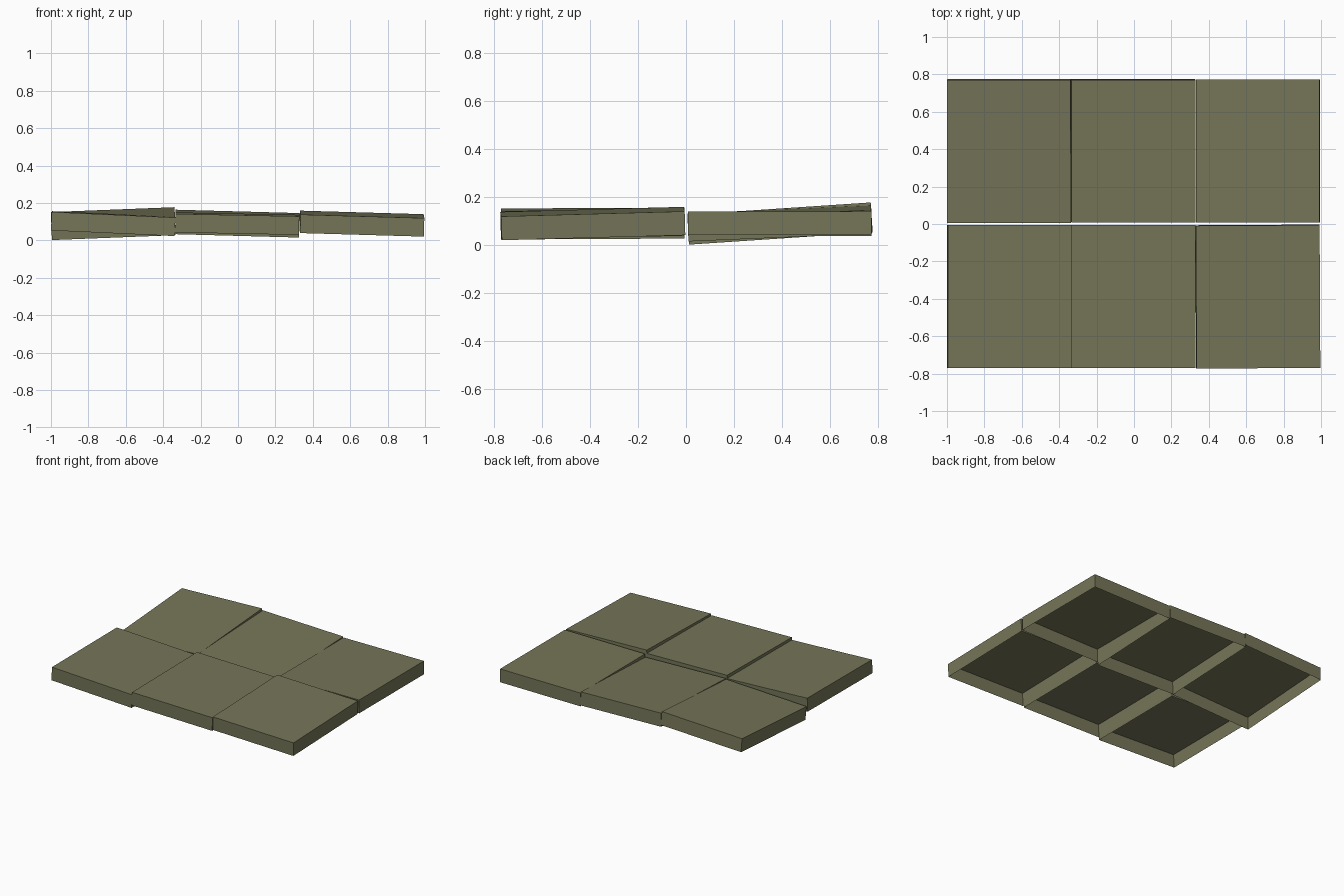
import bpy, bmesh
from math import atan

if "Cube" in bpy.data.objects:
    bpy.data.objects.remove(bpy.data.objects["Cube"])

W, D, H = 0.662, 0.764, 0.099   # tile width, depth, height
CZ = 0.0895                     # shared centre height

mat = bpy.data.materials.new("olive")
mat.diffuse_color = (0.18, 0.18, 0.10, 1)
mat.use_nodes = True
mat.node_tree.nodes["Principled BSDF"].inputs["Base Color"].default_value = mat.diffuse_color


def tile(name, x, y, rise_x, rise_y, turn=0.0):
    """Open-bottomed shell tile, tilted by its rise across x and y."""
    bm = bmesh.new()
    bmesh.ops.create_cube(bm, size=1)
    bmesh.ops.scale(bm, vec=(W, D, H), verts=bm.verts)
    bottom = [f for f in bm.faces if f.normal.z < -0.5]
    bmesh.ops.delete(bm, geom=bottom, context='FACES_ONLY')
    me = bpy.data.meshes.new(name)
    bm.to_mesh(me)
    bm.free()
    me.materials.append(mat)
    ob = bpy.data.objects.new(name, me)
    ob.location = (x, y, CZ)
    ob.rotation_euler = (atan(rise_y / D), -atan(rise_x / W), turn)
    bpy.context.collection.objects.link(ob)


XS = (-0.667, -0.004, 0.662)
FRONT, BACK = -0.388, 0.391

# front row
tile("front_left_tile", XS[0], FRONT, -0.030, 0.004)
tile("front_middle_tile", XS[1], FRONT, -0.013, 0.008)
tile("front_right_tile", XS[2], FRONT, -0.019, 0.021, 0.006)
# back row
tile("back_left_tile", XS[0], BACK, 0.026, 0.051)
tile("back_middle_tile", XS[1], BACK, -0.018, 0.032)
tile("back_right_tile", XS[2], BACK, 0.003, 0.000)
